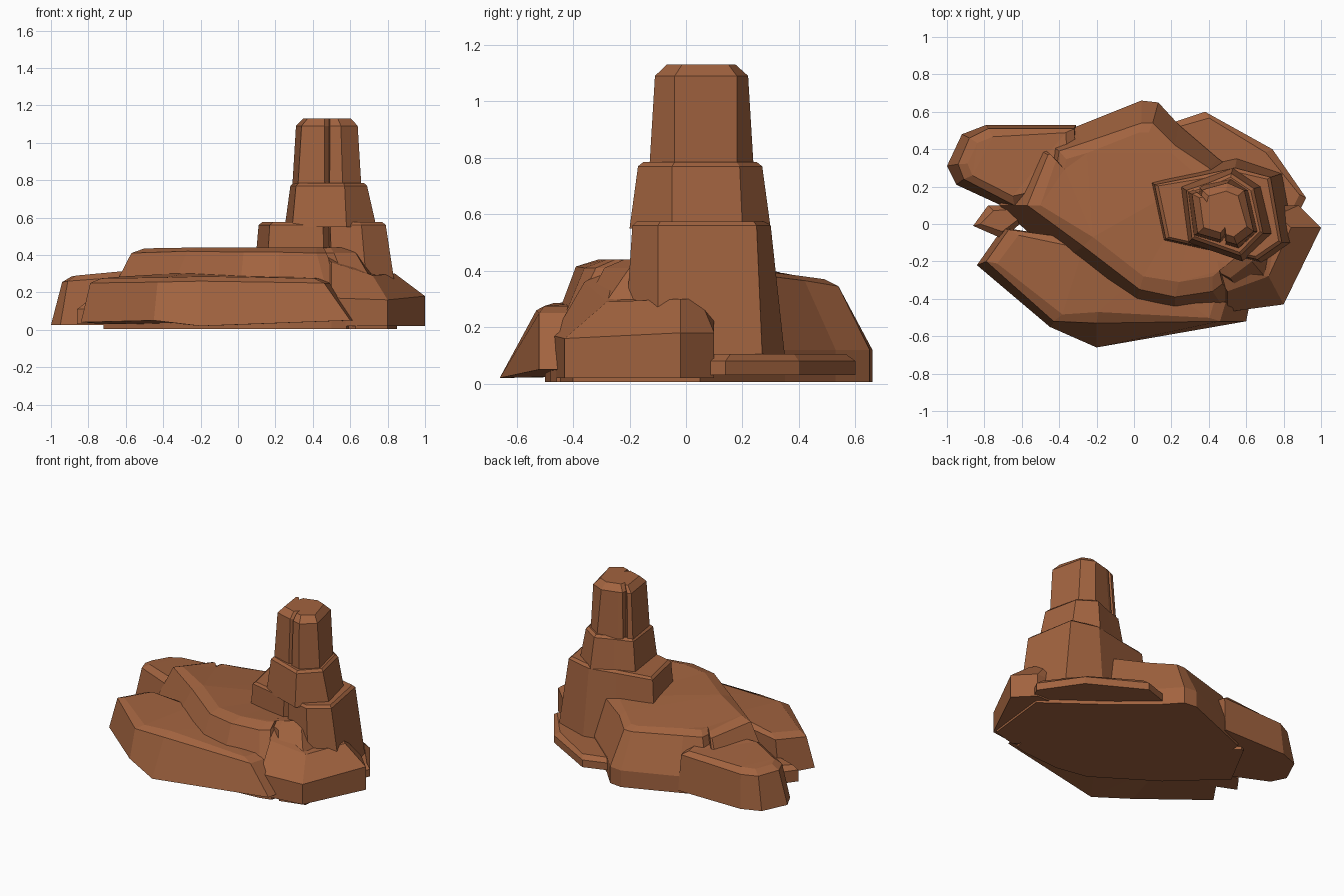
import bpy, bmesh
from mathutils import Vector

if "Cube" in bpy.data.objects:
    bpy.data.objects.remove(bpy.data.objects["Cube"])

rock = bpy.data.materials.new("red sandstone")
rock.diffuse_color = (0.36, 0.125, 0.05, 1)
rock.use_nodes = True
rock.node_tree.nodes["Principled BSDF"].inputs["Base Color"].default_value = rock.diffuse_color


def ring(pts, z=None):
    """Outline to 3D points; a shared z may be given for 2D outlines."""
    return [Vector((p[0], p[1], p[2] if z is None else z)) for p in pts]


def inset(r, d, dz):
    """Shrink an outline towards its centre by distance d and raise it by dz."""
    c = sum(r, Vector()) / len(r)
    out = []
    for p in r:
        v = c - p
        v.z = 0
        q = p + v.normalized() * d
        q.z = p.z + dz
        out.append(q)
    return out


def notch(rings, i, t, width, depth):
    """Cut a V shaped crack into side i of every outline."""
    out = []
    for r in rings:
        a, b = r[i], r[(i + 1) % len(r)]
        u = (b - a).normalized()
        m = a.lerp(b, t)
        inward = Vector((-u.y, u.x, 0)).normalized()
        out.append(r[:i + 1] + [m - u * width / 2, m + inward * depth, m + u * width / 2] + r[i + 1:])
    return out


def loft(name, rings):
    """Skin a stack of counterclockwise outlines and close both ends."""
    bm = bmesh.new()
    vs = [[bm.verts.new(p) for p in r] for r in rings]
    n = len(vs[0])
    for a, b in zip(vs, vs[1:]):
        for i in range(n):
            j = (i + 1) % n
            bm.faces.new((a[i], a[j], b[j], b[i]))
    caps = [bm.faces.new(vs[0][::-1]), bm.faces.new(vs[-1])]
    bmesh.ops.triangulate(bm, faces=caps)
    bmesh.ops.recalc_face_normals(bm, faces=bm.faces)
    me = bpy.data.meshes.new(name)
    bm.to_mesh(me)
    bm.free()
    me.materials.append(rock)
    ob = bpy.data.objects.new(name, me)
    bpy.context.collection.objects.link(ob)
    return ob


# Main mound with a gently sloping plateau
foot = [(-.72, .1), (-.4, -.2), (0, -.46), (.22, -.5), (.5, -.48), (.8, -.4), (.85, .05),
        (.45, .35), (.24, .53), (.13, .65), (.04, .66), (-.31, .52), (-.55, .42)]
rim = [(-.57, .1, .41), (-.27, -.12, .42), (.03, -.35, .415), (.22, -.39, .415), (.42, -.36, .41),
       (.63, -.2, .41), (.7, .05, .38), (.4, .3, .38), (.22, .42, .365), (.1, .54, .345),
       (.04, .54, .345), (-.28, .43, .36), (-.46, .37, .37)]
top = [(-.5, .1, .435), (-.22, -.07, .44), (.05, -.28, .44), (.24, -.31, .44), (.42, -.28, .44),
       (.58, -.15, .44), (.62, .05, .41), (.35, .25, .4), (.2, .38, .385), (.08, .49, .37),
       (.03, .49, .37), (-.25, .38, .385), (-.42, .33, .395)]
mound = [ring(foot, .005), ring(foot, .12), ring(rim), ring(top)]
mound = notch(mound, 11, .8, .05, .05)
loft("main_mound", notch(mound, 4, .35, .05, .05))

# Front ledge
low = [(-.84, -.22, .04), (-.45, -.55, .05), (-.2, -.66, .02), (.6, -.52, .05),
       (.62, -.42, .05), (.1, -.25, .03), (-.3, -.08, .03), (-.7, -.02, .03)]
rim = [(-.79, -.2, .25), (-.43, -.52, .255), (-.2, -.53, .26), (.46, -.52, .25),
       (.49, -.42, .25), (.1, -.25, .27), (-.3, -.08, .28), (-.67, -.03, .26)]
loft("front_ledge", [ring(low), ring(rim), inset(ring(rim), .06, .025)])

# Rear left boulder
low = [(-1, .31), (-.95, .21), (-.69, .09), (-.3, .2), (-.31, .53), (-.79, .53), (-.92, .48)]
rim = [(-.94, .32, .255), (-.91, .24, .26), (-.64, .1, .28), (-.3, .2, .31),
       (-.32, .51, .27), (-.78, .51, .255), (-.88, .46, .25)]
loft("left_boulder", [ring(low, .025), ring(rim), inset(ring(rim), .05, .03)])

# Small stone tucked in on the left
low = [(-.86, -.01), (-.7, -.08), (-.5, .1), (-.78, .1)]
loft("left_stone", [ring(low, .03), ring(low, .11), inset(ring(low, .11), .04, .03)])

# Right shoulder
low = [(1, -.02), (.88, .1), (.55, .1), (.4, -.25), (.5, -.47), (.8, -.43)]
rim = [(.84, -.02, .3), (.77, .05, .3), (.55, .1, .36), (.42, -.25, .42),
       (.5, -.36, .36), (.72, -.28, .29)]
mid = ring(low, .18)
mid[5].z, mid[4].z, mid[1].z = .16, .17, .18
loft("right_shoulder", [ring(low, .02), mid, ring(rim)])

# Low slab at the rear right
low = [(.92, .14), (.74, .4), (.38, .6), (.2, .54), (.3, .2), (.85, 0)]
loft("rear_slab", [ring(low, .03), ring(low, .08), inset(ring(low, .08), .04, .025)])

# Tower lower tier
low = [(.07, .24), (.14, -.1), (.7, -.22), (.86, -.1), (.79, .27), (.55, .35), (.32, .3)]
rim = [(.11, .21), (.17, -.08), (.66, -.19), (.79, -.1), (.73, .25), (.54, .3), (.36, .26)]
tier = [ring(low, .1), ring(rim, .56), inset(ring(rim, .56), .02, .015)]
loft("tower_lower_tier", notch(tier, 1, .62, .04, .05))

# Tower middle tier
low = [(.25, .2), (.29, -.1), (.58, -.2), (.74, -.05), (.68, .2), (.53, .3), (.38, .25)]
rim = [(.28, .18), (.31, -.08), (.57, -.17), (.69, -.05), (.64, .19), (.52, .27), (.4, .22)]
loft("tower_middle_tier", [ring(low, .55), ring(rim, .77), inset(ring(rim, .77), .02, .015)])

# Tower upper tier with a bevelled crown
low = [(.29, .17), (.32, -.06), (.56, -.13), (.66, -.04), (.61, .18), (.52, .24), (.38, .21)]
rim = [(.31, .16), (.34, -.05), (.55, -.11), (.64, -.04), (.59, .18), (.5, .22), (.39, .19)]
tier = [ring(low, .76), ring(rim, 1.09), inset(ring(rim, 1.09), .045, .04)]
tier = notch(tier, 6, .5, .03, .03)
loft("tower_upper_tier", notch(tier, 1, .65, .03, .035))
